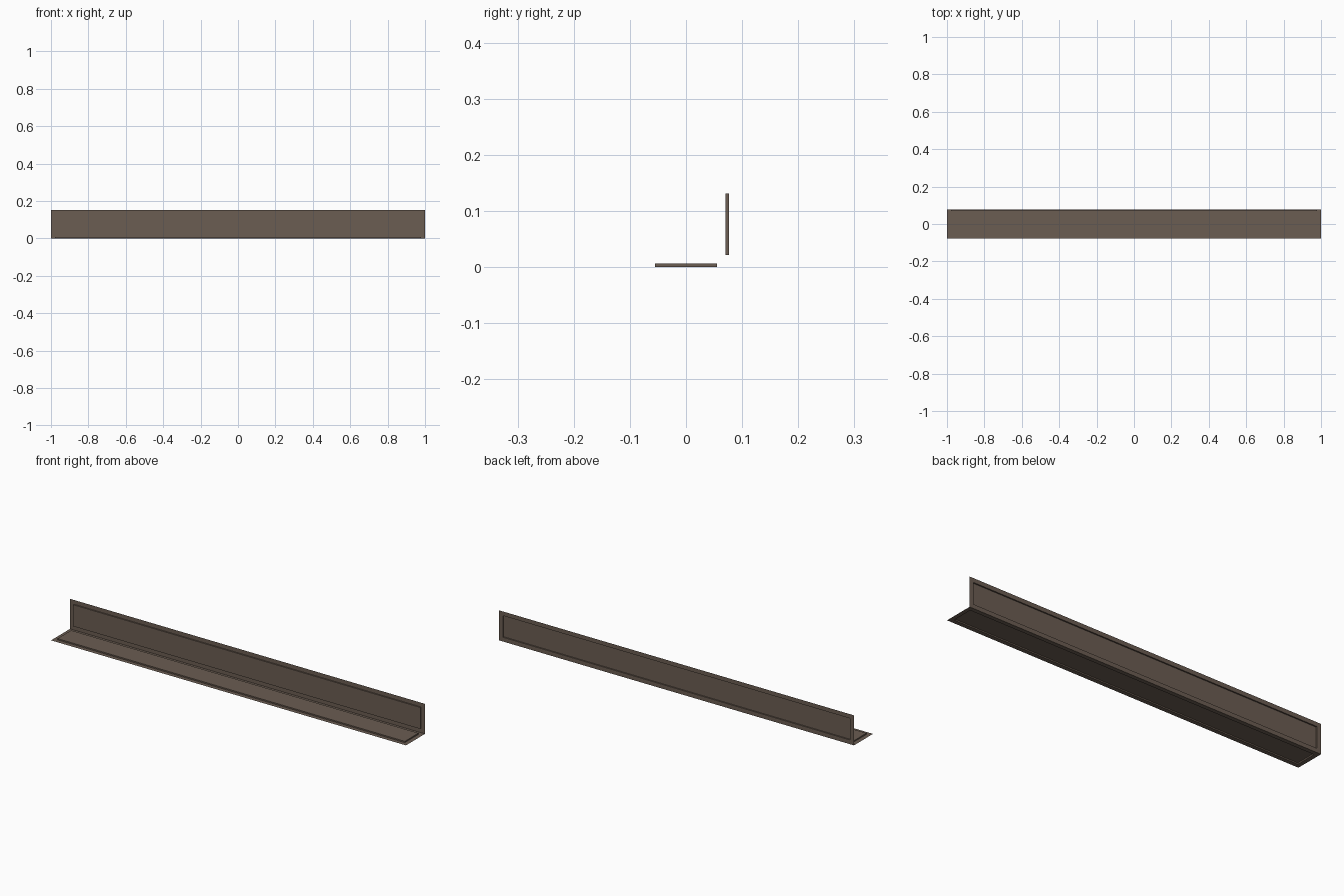
import bpy, bmesh
from mathutils import Vector

if "Cube" in bpy.data.objects:
    bpy.data.objects.remove(bpy.data.objects["Cube"])

W = 0.153       # flange width
M = 0.0306      # margin round the pressed panel
D = 0.0065      # panel depth

mat = bpy.data.materials.new("weathered brown")
mat.diffuse_color = (0.147, 0.109, 0.084, 1)
mat.use_nodes = True
mat.node_tree.nodes["Principled BSDF"].inputs["Base Color"].default_value = mat.diffuse_color


def pressed_sheet(name, corners):
    """Thin sheet with a rectangular panel pushed out along its normal."""
    bm = bmesh.new()
    face = bm.faces.new([bm.verts.new(Vector(c)) for c in corners])
    bm.normal_update()
    bmesh.ops.inset_individual(bm, faces=[face], thickness=M)
    bmesh.ops.inset_individual(bm, faces=[face], thickness=0, depth=D)
    mesh = bpy.data.meshes.new(name)
    bm.to_mesh(mesh)
    bm.free()
    mesh.materials.append(mat)
    obj = bpy.data.objects.new(name, mesh)
    bpy.context.collection.objects.link(obj)


h = W / 2
# Floor flange, panel raised upward
pressed_sheet("floor_flange", [(-1, -h, 0), (1, -h, 0), (1, h, 0), (-1, h, 0)])
# Wall flange at the back, panel raised toward the front
pressed_sheet("wall_flange", [(-1, h, 0), (1, h, 0), (1, h, W), (-1, h, W)])
